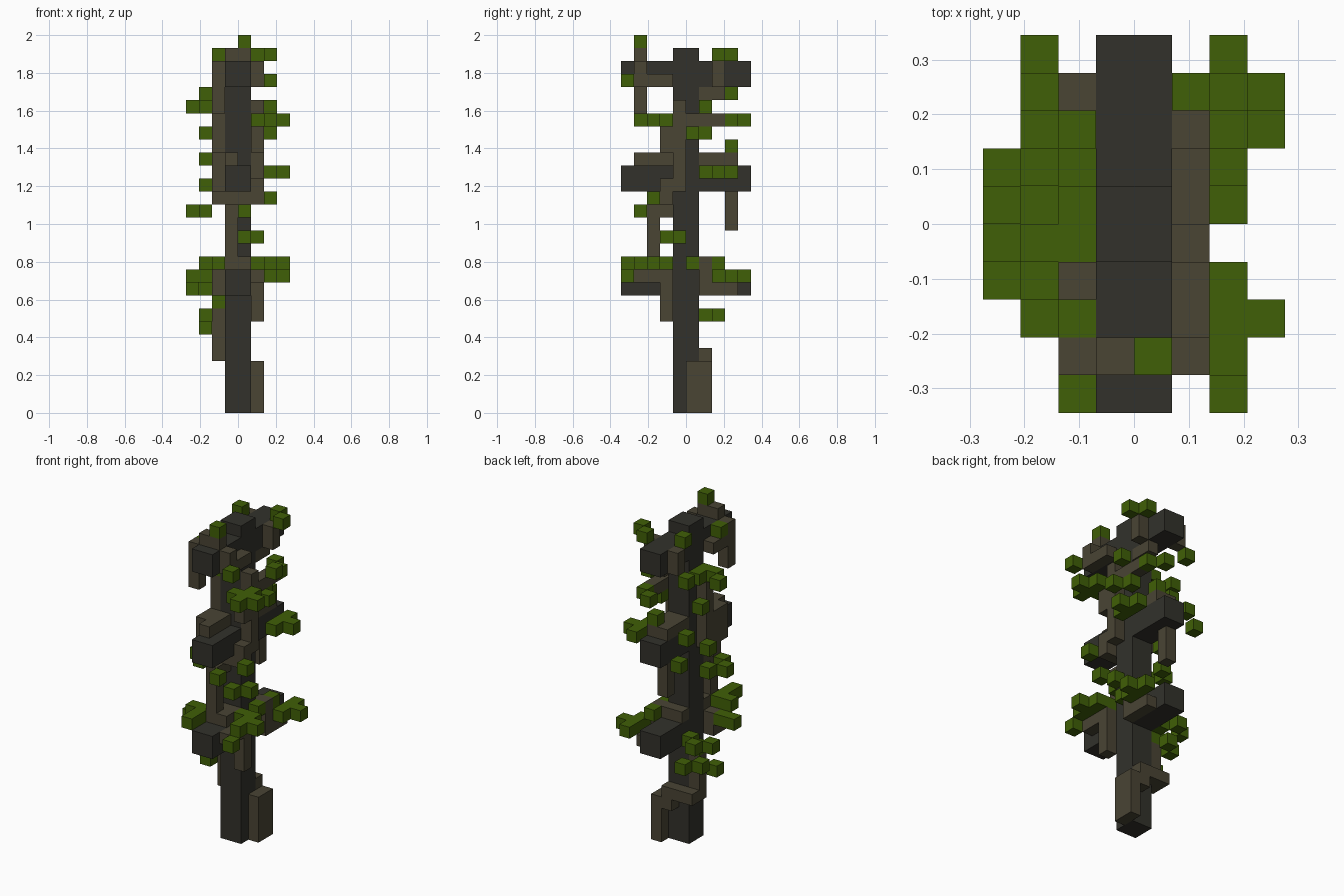
import bpy

if "Cube" in bpy.data.objects:
    bpy.data.objects.remove(bpy.data.objects["Cube"])

U = 2 / 29  # size of one block


def material(name, rgb):
    m = bpy.data.materials.new(name)
    m.diffuse_color = (*rgb, 1)
    m.use_nodes = True
    m.node_tree.nodes["Principled BSDF"].inputs["Base Color"].default_value = m.diffuse_color
    return m


DARK = material("dark wood", (0.032, 0.031, 0.024))
BARK = material("brown vine", (0.067, 0.058, 0.034))
LEAF = material("leaf green", (0.051, 0.116, 0.002))

# The six sides of a block: outward step and corner loop
SIDES = [
    ((1, 0, 0), [(1, 0, 0), (1, 1, 0), (1, 1, 1), (1, 0, 1)]),
    ((-1, 0, 0), [(0, 0, 0), (0, 0, 1), (0, 1, 1), (0, 1, 0)]),
    ((0, 1, 0), [(0, 1, 0), (0, 1, 1), (1, 1, 1), (1, 1, 0)]),
    ((0, -1, 0), [(0, 0, 0), (1, 0, 0), (1, 0, 1), (0, 0, 1)]),
    ((0, 0, 1), [(0, 0, 1), (1, 0, 1), (1, 1, 1), (0, 1, 1)]),
    ((0, 0, -1), [(0, 0, 0), (0, 1, 0), (1, 1, 0), (1, 0, 0)]),
]


def add(cell, step):
    return tuple(a + b for a, b in zip(cell, step))


def block_object(name, cells, mat):
    """Mesh of the outer faces of a set of blocks."""
    cells, index, faces = set(cells), {}, []
    for c in sorted(cells):
        for step, loop in SIDES:
            if add(c, step) not in cells:
                faces.append([index.setdefault(add(c, k), len(index)) for k in loop])
    mesh = bpy.data.meshes.new(name)
    mesh.from_pydata([[v * U for v in p] for p in index], [], faces)
    mesh.materials.append(mat)
    ob = bpy.data.objects.new(name, mesh)
    bpy.context.collection.objects.link(ob)


def box(x0, x1, y0, y1, z0, z1):
    return [(x, y, z) for x in range(x0, x1) for y in range(y0, y1) for z in range(z0, z1)]


def vine(name, *boxes):
    block_object(name, [c for b in boxes for c in box(*b)], BARK)


def leaves(name, tiers):
    block_object(name, [(x, y, z) for z, spots in tiers.items() for x, y in spots], LEAF)


# Trunk with three crossing branches
trunk = box(-1, 1, -1, 1, 0, 28)
for z0 in (9, 17, 25):
    trunk += box(-1, 1, -5, 5, z0, z0 + 2)
block_object("trunk_and_branches", trunk, DARK)

# Vines wrapping the trunk and branches
vine("root_vine", (1, 2, 0, 2, 0, 4), (0, 1, 1, 2, 3, 4), (-2, 1, 1, 2, 4, 5),
     (-2, -1, 0, 1, 4, 8))
vine("lower_branch_vine", (1, 2, -2, -1, 7, 11), (1, 2, -4, -1, 10, 11),
     (-1, 1, -3, -1, 11, 12), (-1, 1, 1, 2, 11, 12), (1, 2, 1, 2, 10, 12),
     (1, 2, 1, 4, 9, 10), (-2, -1, -3, -1, 9, 11))
vine("front_vine", (-1, 0, -3, -2, 12, 16), (-1, 0, -3, -1, 15, 16), (-2, 2, -2, -1, 16, 17))
vine("right_vine", (1, 2, -2, -1, 17, 18), (1, 2, -1, 0, 17, 24), (1, 2, -2, -1, 20, 22),
     (1, 2, 0, 3, 22, 23))
vine("left_vine", (-2, -1, -2, -1, 17, 19), (-2, -1, -1, 0, 17, 23))
vine("middle_branch_vine", (-1, 0, -4, -1, 19, 20), (-2, -1, -3, -1, 17, 20),
     (-1, 1, 1, 4, 19, 20), (-1, 0, 3, 4, 14, 17))
vine("back_vine", (0, 1, 1, 3, 24, 25), (1, 2, 2, 3, 25, 27), (-2, -1, 3, 4, 25, 27))
vine("top_branch_vine", (-2, -1, -4, -3, 23, 27), (-1, 1, -4, -3, 27, 28),
     (1, 2, -4, -3, 25, 27), (1, 2, -4, -1, 25, 26), (-2, -1, -4, -1, 25, 26))

# Leaf clusters, given as (x, y) spots for each block height
leaves("lower_leaves", {
    6: [(-3, -1)],
    7: [(-2, 2), (-3, 1)],
    8: [(-2, 0)],
    9: [(-4, 1), (-3, 2), (-2, 1)],
    10: [(-4, -2), (-3, -2), (2, -5), (2, 2), (2, 3), (3, 3), (2, 4)],
    11: [(-2, -5), (-2, -4), (-2, -3), (-3, -3), (2, -4), (2, -3), (2, -2),
         (3, -3), (1, -2), (1, 0), (1, 2)],
})
leaves("middle_leaves", {
    13: [(0, -2), (1, -1)],
    15: [(0, -4), (-3, 0), (-4, -1), (-3, -2)],
    16: [(2, -3)],
    17: [(-3, 4), (-3, 0)],
    18: [(2, 1), (2, 2), (3, 2), (2, 3)],
    19: [(-3, 3)],
    20: [(0, 3)],
})
leaves("upper_leaves", {
    21: [(-3, 1), (2, 0), (1, 1)],
    22: [(2, -4), (2, -3), (2, -2), (3, -3), (1, -3), (1, 3), (0, 4)],
    23: [(2, 1), (-4, 0), (-3, -1), (-2, 0), (-2, -1)],
    24: [(-3, 3)],
    25: [(2, -5)],
    26: [(-2, -3)],
    27: [(1, 3), (2, 2), (-2, 2)],
    28: [(0, -4)],
})
